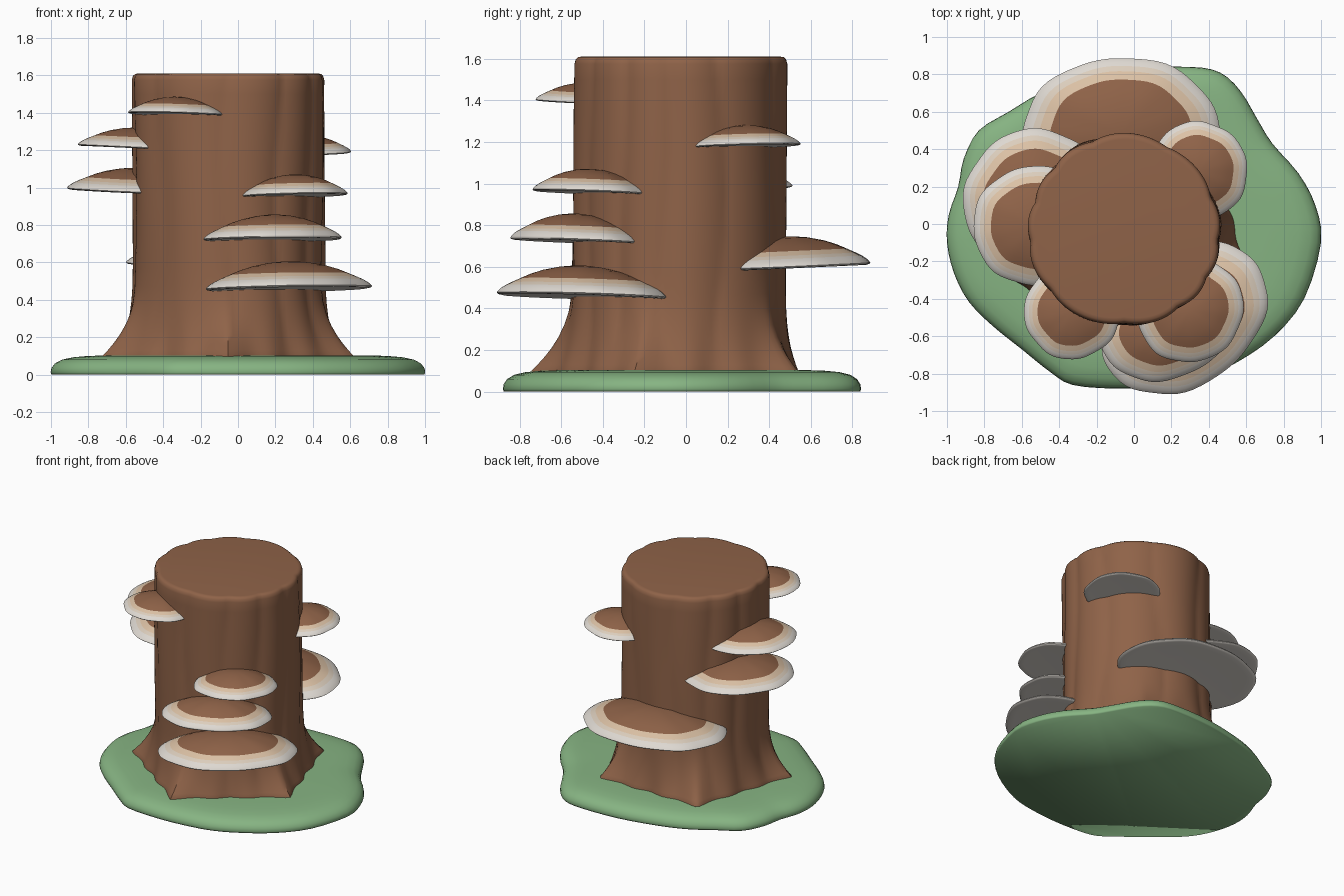
import bpy, bmesh, math
from math import sin, cos, pi, radians
from mathutils import Vector

if "Cube" in bpy.data.objects:
    bpy.data.objects.remove(bpy.data.objects["Cube"])


def material(name, color):
    m = bpy.data.materials.new(name)
    m.diffuse_color = (*color, 1)
    m.use_nodes = True
    m.node_tree.nodes["Principled BSDF"].inputs["Base Color"].default_value = m.diffuse_color
    return m


BARK = material("bark_brown", (0.275, 0.124, 0.065))
GRASS = material("grass_green", (0.24, 0.455, 0.225))
TAN = material("cap_tan", (0.72, 0.54, 0.38))
CREAM = material("cap_cream", (0.72, 0.62, 0.51))
WHITE = material("cap_white", (0.73, 0.69, 0.64))


def loft(name, rings, bands, mats, cap_start=False, cap_end=False, sharp=35):
    """Skin a stack of closed rings; bands gives the material of each strip."""
    bm = bmesh.new()
    loops = [[bm.verts.new(p) for p in ring] for ring in rings]
    n = len(loops[0])
    for a, b, band in zip(loops, loops[1:], bands):
        for i in range(n):
            j = (i + 1) % n
            bm.faces.new((a[i], a[j], b[j], b[i])).material_index = band
    if cap_start:
        bm.faces.new(loops[0][::-1]).material_index = bands[0]
    if cap_end:
        bm.faces.new(loops[-1]).material_index = bands[-1]
    mesh = bpy.data.meshes.new(name)
    bm.to_mesh(mesh)
    bm.free()
    for m in mats:
        mesh.materials.append(m)
    for p in mesh.polygons:
        p.use_smooth = True
    mesh.set_sharp_from_angle(angle=radians(sharp))
    ob = bpy.data.objects.new(name, mesh)
    bpy.context.collection.objects.link(ob)
    return ob


# Grass mound: a smooth closed outline, stacked into a rounded solid pad
OUTLINE = [(1.0, -0.1), (0.97, 0.1), (0.88, 0.27), (0.74, 0.43), (0.66, 0.56),
           (0.57, 0.71), (0.46, 0.81), (0.3, 0.84), (0.0, 0.83), (-0.3, 0.77),
           (-0.5, 0.7), (-0.67, 0.6), (-0.83, 0.5), (-0.91, 0.35), (-0.94, 0.2),
           (-0.99, 0.05), (-1.0, -0.1), (-0.96, -0.27), (-0.88, -0.42),
           (-0.75, -0.55), (-0.6, -0.67), (-0.45, -0.79), (-0.33, -0.86),
           (-0.1, -0.88), (0.12, -0.87), (0.35, -0.83), (0.55, -0.74),
           (0.75, -0.6), (0.91, -0.4)]


def smooth_closed(points, steps):
    pts = [Vector(p) for p in points]
    n, out = len(pts), []
    for i in range(n):
        a, b, c, d = (pts[(i + k) % n] for k in (-1, 0, 1, 2))
        for s in range(steps):
            t = s / steps
            out.append(b + 0.5 * t * (c - a + t * (2 * a - 5 * b + 4 * c - d
                       + t * (3 * (b - c) + d - a))))
    return out


edge = smooth_closed(OUTLINE, 3)
MOUND = [(0.995, 0), (1, 0.012), (0.996, 0.035), (0.977, 0.06), (0.94, 0.08),
         (0.88, 0.093), (0.8, 0.1), (0.7, 0.103), (0.4, 0.105), (0.1, 0.105)]
loft("grass_mound", [[(p.x * s, p.y * s, z) for p in edge] for s, z in MOUND],
     [0] * len(MOUND), [GRASS], cap_start=True, cap_end=True, sharp=180)

# Trunk: rippled bark that flares into five pointed roots
CX, CY, SEG = -0.053, -0.035, 144


def trunk_radius(a, z):
    wave = 5.5 * a + 0.9 * sin(2 * a + 1) + 0.35 * sin(4 * z + 2 * a)
    bark = 0.017 * abs(sin(wave)) ** 0.8 + 0.005 * sin(3 * a + 2 * z)
    wrapped = (a - radians(-90) + pi / 5) % (2 * pi / 5) - pi / 5
    root = 0.565 / cos(pi / 5 - abs(wrapped)) + 0.01 * sin(15 * a)
    flare = max(0, min(1, (0.55 - z) / 0.45)) ** 2.4
    return (0.5 + bark) * (1 - flare) + root * flare


TRUNK = [(0.06, 0), (0.1, 0), (0.13, 0), (0.17, 0), (0.21, 0), (0.26, 0),
         (0.32, 0), (0.39, 0), (0.47, 0), (0.57, 0), (0.75, 0), (0.95, 0),
         (1.15, 0), (1.35, 0), (1.5, 0), (1.575, 0), (1.597, 0.006),
         (1.608, 0.018), (1.61, 0.035)]
rings = []
for z, inset in TRUNK:
    ring = []
    for i in range(SEG):
        a = 2 * pi * i / SEG
        r = trunk_radius(a, z) - inset
        ring.append((CX + r * cos(a), CY + r * sin(a), z))
    rings.append(ring)
loft("trunk", rings, [0] * len(TRUNK), [BARK], cap_end=True, sharp=40)

# Shelf fungi: domed caps with brown centre, tan and cream rings, white rim
CAP = [(0.5, 0.03, 3), (0.85, 0.01, 3), (0.95, 0.0, 3), (0.985, 0.02, 3),
       (1.0, 0.06, 3), (0.985, 0.12, 3), (0.95, 0.21, 3), (0.9, 0.3, 2),
       (0.83, 0.4, 1), (0.72, 0.54, 0), (0.6, 0.69, 0), (0.45, 0.83, 0),
       (0.25, 0.95, 0), (0.08, 1.0, 0)]


def shelf(name, x, y, heading, radial, tangent, z0, z1):
    d = Vector((cos(radians(heading)), sin(radians(heading))))
    t = Vector((-d.y, d.x))
    rings = []
    for s, h, _ in CAP:
        ring = []
        for i in range(64):
            a = 2 * pi * i / 64
            w = s * (1 + 0.012 * sin(5 * a + heading) + 0.008 * sin(9 * a))
            u, v = w * radial * cos(a), w * tangent * sin(a)
            p = Vector((x, y)) + d * u + t * v
            ring.append((p.x, p.y, z0 + h * (z1 - z0) + 0.045 * u))
        rings.append(ring)
    loft(name, rings, [c[2] for c in CAP], [BARK, TAN, CREAM, WHITE],
         cap_start=True, cap_end=True, sharp=70)


shelf("back_shelf", -0.07, 0.48, 92, 0.41, 0.53, 0.592, 0.745)
shelf("right_shelf", 0.345, 0.285, 40, 0.26, 0.265, 1.177, 1.28)
shelf("left_lower_shelf", -0.53, 0.12, 157, 0.38, 0.39, 0.975, 1.105)
shelf("left_upper_shelf", -0.53, -0.01, 180, 0.33, 0.32, 1.21, 1.32)
shelf("front_left_shelf", -0.33, -0.465, 232, 0.26, 0.255, 1.39, 1.485)
shelf("front_bottom_shelf", 0.27, -0.505, -53, 0.355, 0.485, 0.455, 0.605)
shelf("front_middle_shelf", 0.19, -0.53, -65, 0.29, 0.385, 0.72, 0.855)
shelf("front_top_shelf", 0.3, -0.46, -55, 0.275, 0.29, 0.955, 1.07)
